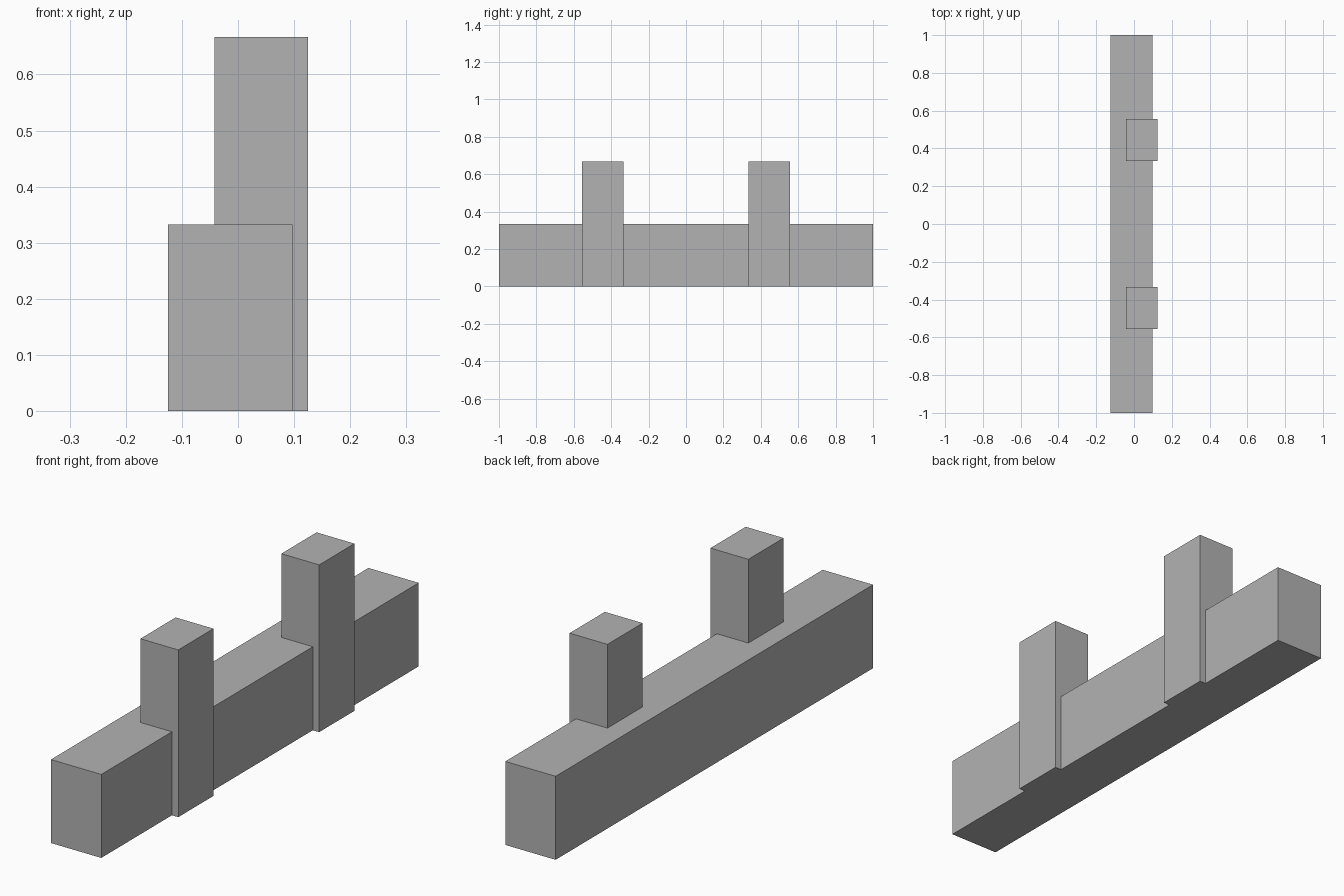
import bpy

# Remove the default cube
cube = bpy.data.objects.get("Cube")
if cube:
    bpy.data.objects.remove(cube, do_unlink=True)

# Single plain grey
grey = bpy.data.materials.new("plain_grey")
grey.use_nodes = True
colour = (0.45, 0.45, 0.45, 1)
grey.diffuse_color = colour
grey.node_tree.nodes["Principled BSDF"].inputs["Base Color"].default_value = colour


def block(name, low, high):
    """Flat-faced box between two corners."""
    centre = [(a + b) / 2 for a, b in zip(low, high)]
    bpy.ops.mesh.primitive_cube_add(size=1, location=centre)
    obj = bpy.context.object
    obj.name = name
    obj.scale = [b - a for a, b in zip(low, high)]
    bpy.ops.object.transform_apply(location=False, rotation=False, scale=True)
    obj.data.materials.append(grey)
    return obj


# Long low beam
block("beam", (-0.125, -1, 0), (0.097, 1, 0.333))

# Two tall posts set into the beam and standing proud of its left side
for name, y in (("front_post", -0.444), ("back_post", 0.444)):
    block(name, (-0.042, y - 0.111, 0), (0.125, y + 0.111, 0.667))
